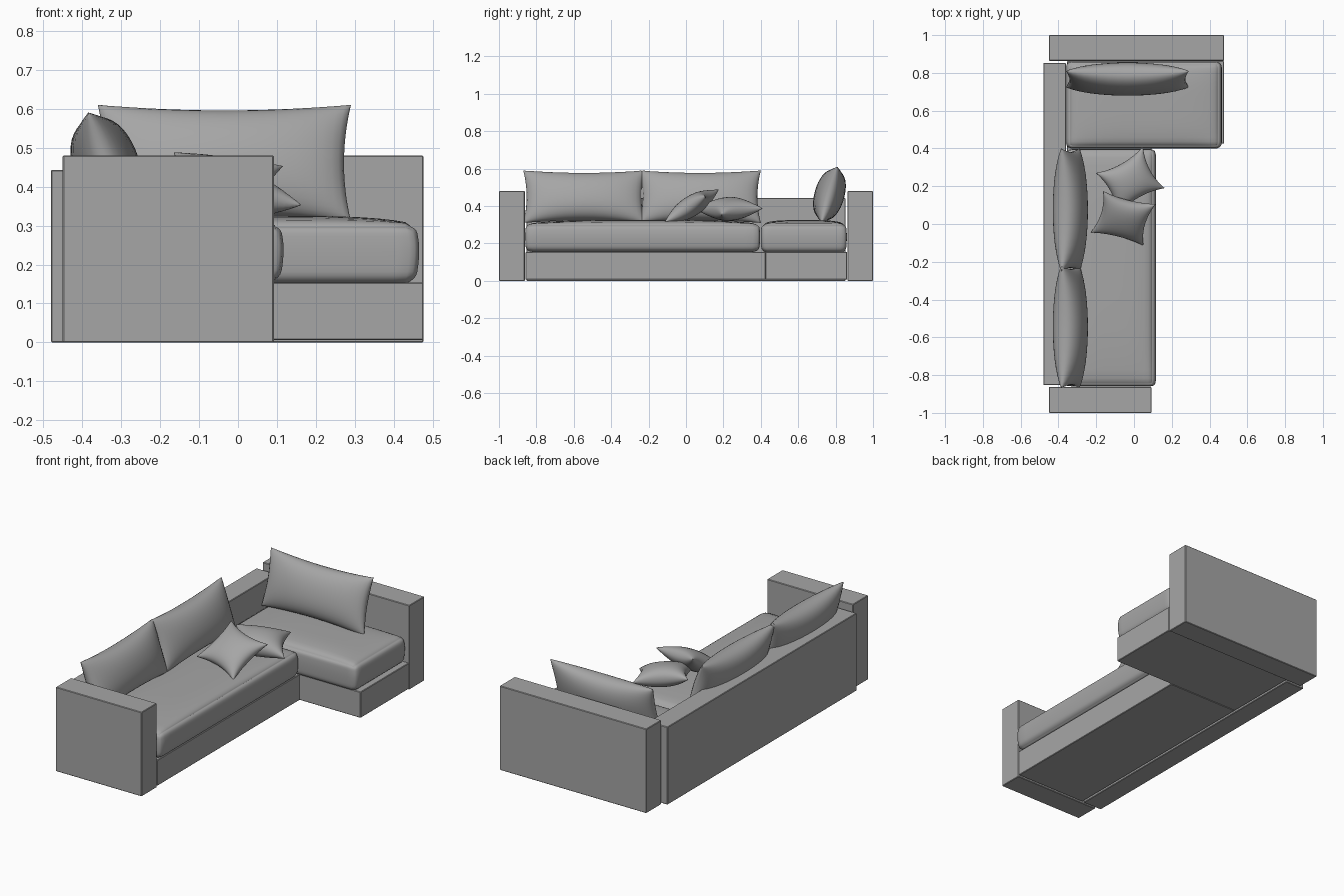
import bpy, bmesh, math
from mathutils import Vector

if "Cube" in bpy.data.objects:
    bpy.data.objects.remove(bpy.data.objects["Cube"], do_unlink=True)

# One fabric colour for the whole sofa
fabric = bpy.data.materials.new("grey_fabric")
fabric.use_nodes = True
colour = (0.38, 0.38, 0.38, 1)
fabric.diffuse_color = colour
fabric.node_tree.nodes["Principled BSDF"].inputs["Base Color"].default_value = colour


def finish(name, bm, smooth_angle=None):
    bmesh.ops.recalc_face_normals(bm, faces=bm.faces)
    mesh = bpy.data.meshes.new(name)
    bm.to_mesh(mesh)
    bm.free()
    mesh.materials.append(fabric)
    obj = bpy.data.objects.new(name, mesh)
    bpy.context.collection.objects.link(obj)
    if smooth_angle:
        bpy.ops.object.select_all(action='DESELECT')
        obj.select_set(True)
        bpy.context.view_layer.objects.active = obj
        bpy.ops.object.shade_smooth_by_angle(angle=math.radians(smooth_angle))
    return obj


def block(name, low, high):
    """Upholstered panel with a tiny softened edge."""
    low, high = Vector(low), Vector(high)
    bm = bmesh.new()
    bmesh.ops.create_cube(bm, size=1)
    for v in bm.verts:
        v.co = (low + high) / 2 + v.co * (high - low)
    bmesh.ops.bevel(bm, geom=bm.edges[:], offset=0.003, segments=1, affect='EDGES')
    return finish(name, bm)


def seat_cushion(name, low, high, radius=0.03, bulge=0.012, crown=0.02):
    """Rounded box with bulging sides and a crowned top."""
    low, high = Vector(low), Vector(high)
    centre, half = (low + high) / 2, (high - low) / 2
    bm = bmesh.new()
    bmesh.ops.create_cube(bm, size=2)
    bmesh.ops.subdivide_edges(bm, edges=bm.edges[:], cuts=17, use_grid_fill=True)
    for v in bm.verts:
        # pack the rows toward the edges, then round the corners
        n = Vector([math.sin(c * math.pi / 2) for c in v.co])
        p = Vector([n[i] * half[i] for i in range(3)])
        core = Vector([max(-half[i] + radius, min(half[i] - radius, p[i])) for i in range(3)])
        if (p - core).length > 0:
            p = core + (p - core).normalized() * min(radius, max(abs(c) for c in p - core))
        p.x -= n.x * bulge * n.z ** 2
        p.y -= n.y * bulge * 0.5 * n.z ** 2
        if n.z > 0:
            p.z -= n.z * crown * (1 - (1 - n.x ** 4) * (1 - n.y ** 4))
        v.co = centre + p
    return finish(name, bm, 60)


def pillow(name, centre, across, up, thickness, pinch):
    """Stuffed pillow; across and up are its full edge vectors."""
    centre, across, up = Vector(centre), Vector(across), Vector(up)
    normal = across.cross(up).normalized()
    inset_u, inset_v = pinch / across.length, pinch / up.length
    bm = bmesh.new()
    for side in (-1, 1):
        grid = bmesh.ops.create_grid(bm, x_segments=20, y_segments=20, size=1)
        for vert in grid["verts"]:
            u, v = (math.sin(c * math.pi / 2) for c in vert.co[:2])
            puff = max(0, (1 - u * u) * (1 - v * v)) ** 0.45
            a = u / 2 - u * abs(u) * inset_u * (1 - v * v)
            b = v / 2 - v * abs(v) * inset_v * (1 - u * u)
            vert.co = centre + across * a + up * b + normal * side * puff * thickness / 2
    bmesh.ops.remove_doubles(bm, verts=bm.verts[:], dist=0.0002)
    return finish(name, bm, 70)


# Arms, backrest and plinths
block("front_arm", (-0.45, -1, 0), (0.092, -0.862, 0.48))
block("rear_arm", (-0.45, 0.864, 0), (0.476, 1, 0.48))
block("backrest", (-0.48, -0.852, 0), (-0.36, 0.852, 0.443))
block("long_seat_base", (-0.355, -0.858, 0.006), (0.092, 0.425, 0.154))
block("chaise_base", (-0.355, 0.425, 0.006), (0.476, 0.862, 0.154))

# Seat cushions
seat_cushion("long_seat_cushion", (-0.36, -0.86, 0.154), (0.117, 0.396, 0.325))
seat_cushion("chaise_cushion", (-0.36, 0.4, 0.15), (0.465, 0.86, 0.325))

# Large pillows leaning on the backrest and on the rear arm
for label, y in (("front", -0.545), ("middle", 0.075)):
    pillow(label + "_back_pillow", (-0.337, y, 0.45), (0, 0.65, 0), (-0.095, 0, 0.28), 0.17, 0.018)
pillow("chaise_back_pillow", (-0.035, 0.767, 0.46), (0.65, 0, 0), (0, 0.085, 0.3), 0.16, 0.018)

# Small scatter pillows
pillow("scatter_pillow_flat", (-0.02, 0.23, 0.385), (0.25, 0.14, -0.03), (-0.115, 0.22, 0.035), 0.12, 0.025)
pillow("scatter_pillow_tilted", (-0.057, 0.03, 0.4), (0.28, -0.07, -0.035), (0.065, 0.22, 0.14), 0.11, 0.025)
